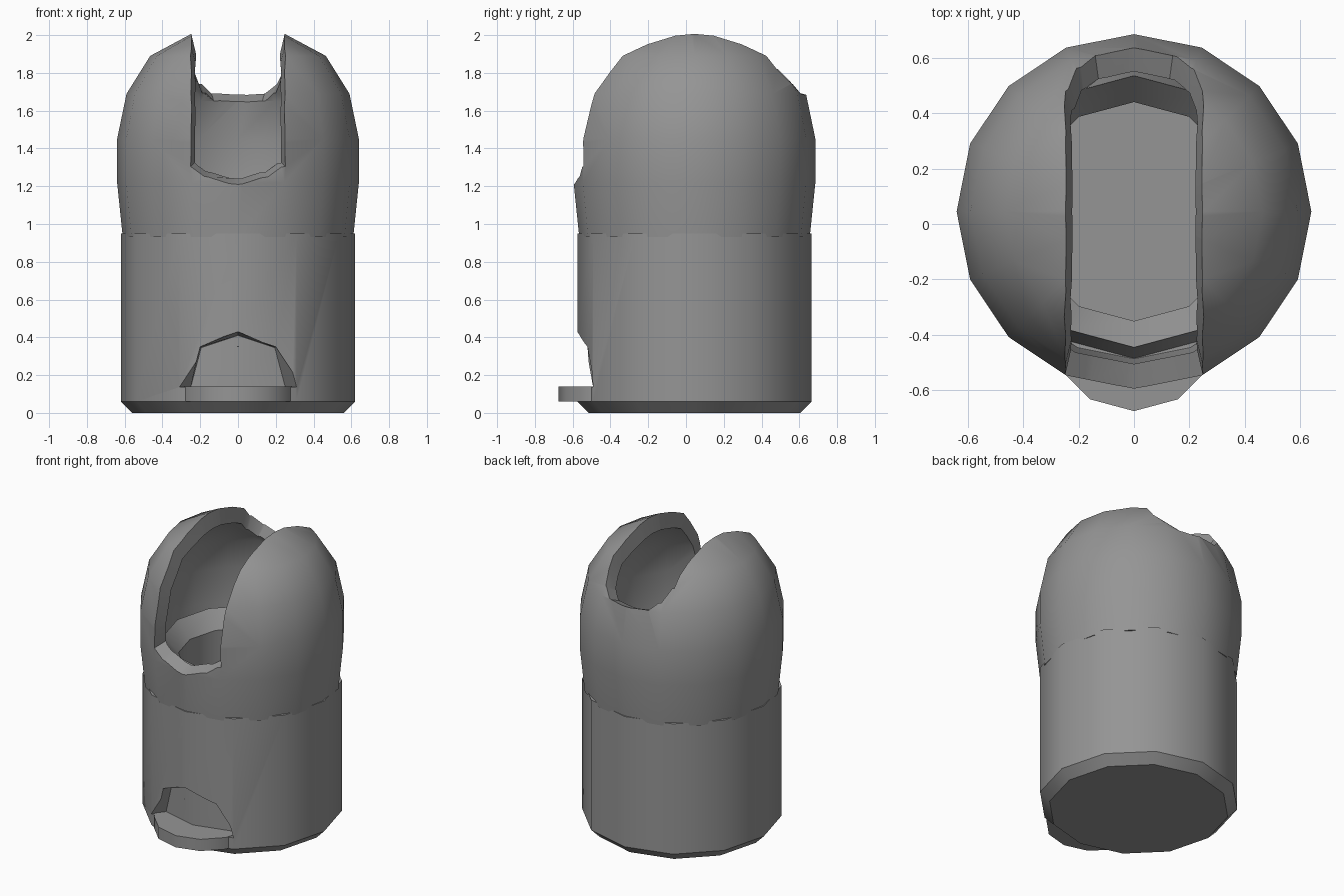
import bpy, bmesh, math
from mathutils import Vector

if "Cube" in bpy.data.objects:
    bpy.data.objects.remove(bpy.data.objects["Cube"], do_unlink=True)

CENTRE_Y = 0.045

grey = bpy.data.materials.new("plain grey")
grey.use_nodes = True
colour = (0.3, 0.3, 0.3, 1)
grey.diffuse_color = colour
grey.node_tree.nodes["Principled BSDF"].inputs["Base Color"].default_value = colour


def finish(bm, name):
    bmesh.ops.remove_doubles(bm, verts=bm.verts, dist=0.0001)
    bmesh.ops.recalc_face_normals(bm, faces=bm.faces)
    mesh = bpy.data.meshes.new(name)
    bm.to_mesh(mesh)
    bm.free()
    mesh.materials.append(grey)
    obj = bpy.data.objects.new(name, mesh)
    bpy.context.collection.objects.link(obj)
    return obj


def lathe(name, profile, sides, y, closed=False):
    """Spin (radius, z) points around a vertical axis."""
    bm = bmesh.new()
    verts = [bm.verts.new((0, y - r, z)) for r, z in profile]
    pairs = list(zip(verts, verts[1:]))
    if closed:
        pairs.append((verts[-1], verts[0]))
    edges = [bm.edges.new(p) for p in pairs]
    bmesh.ops.spin(bm, geom=verts + edges, cent=(0, y, 0), axis=(0, 0, 1),
                   angle=math.tau, steps=sides, use_merge=True)
    return finish(bm, name)


def loft(name, sections):
    """Skin equal closed sections and cap both ends."""
    bm = bmesh.new()
    rings = [[bm.verts.new(p) for p in s] for s in sections]
    n = len(rings[0])
    for a, b in zip(rings, rings[1:]):
        for i in range(n):
            j = (i + 1) % n
            bm.faces.new((a[i], a[j], b[j], b[i]))
    caps = [bm.faces.new(rings[0]), bm.faces.new(rings[-1])]
    bmesh.ops.triangulate(bm, faces=caps)
    return finish(bm, name)


def activate(obj):
    bpy.ops.object.select_all(action='DESELECT')
    obj.select_set(True)
    bpy.context.view_layer.objects.active = obj


def carve(obj, cutter):
    cutter.hide_render = True
    mod = obj.modifiers.new("carve", 'BOOLEAN')
    mod.operation = 'DIFFERENCE'
    mod.solver = 'EXACT'
    mod.object = cutter
    activate(obj)
    bpy.ops.object.modifier_apply(modifier=mod.name)
    bpy.data.objects.remove(cutter, do_unlink=True)


# Hollow canister with a chamfered foot and a funnel neck inside the dome
body = lathe("body", [(0, 0), (0.56, 0), (0.62, 0.06), (0.62, 0.95), (0.53, 0.95),
                      (0.49, 1.21), (0.395, 1.1), (0.395, 0.15), (0, 0.15)],
             12, CENTRE_Y)

# Domed shell
dome = lathe("dome", [(0.61, 0.93), (0.64, 1.22), (0.64, 1.45), (0.59, 1.69),
                      (0.465, 1.89), (0.25, 2.005), (0, 2.05),
                      (0, 1.95), (0.21, 1.91), (0.4, 1.815), (0.505, 1.65),
                      (0.55, 1.45), (0.55, 1.22), (0.53, 0.93)],
             16, CENTRE_Y, closed=True)

# Slot from the front, over the top to the back, with rounded ends
slot_ends = [(23.5, 0.02), (24.8, 0.14), (31, 0.21), (42, 0.255)]
slot = slot_ends + [(a, 0.255) for a in range(60, 190, 20)]
slot += [(192, 0.255), (196.6, 0.155), (199, 0.02)]


def slot_section(angle, width):
    a = math.radians(angle)
    points = []
    for r, side in ((0.05, -1), (1.1, -1), (1.1, 1), (0.05, 1)):
        w = width * (1 - (0.62 - r) * 0.9)
        points.append((side * w, CENTRE_Y + r * math.cos(a), 1.43 + r * math.sin(a)))
    return points


carve(dome, loft("slot_cutter", [slot_section(a, w) for a, w in slot]))


# Tapered opening above the tray
def opening(half, front_y, slope):
    full = half + [(-x, z) for x, z in reversed(half[1:-1])]
    return [Vector((x, front_y + slope * abs(x), z)) for x, z in full]


outer = opening([(0, 0.137), (0.31, 0.137), (0.2, 0.35), (0, 0.43)], -0.575, 0.268)
inner = opening([(0, 0.137), (0.25, 0.137), (0.195, 0.345), (0, 0.41)], -0.485, 0.26)
beyond = [o + (o - i) * 0.6 for o, i in zip(outer, inner)]
for p in beyond:
    p.z = max(p.z, 0.137)
carve(body, loft("opening_cutter", [beyond, inner]))

# Tray lip at the foot
tray = lathe("tray", [(0, 0.06), (0.315, 0.06), (0.315, 0.14), (0, 0.14)], 12, -0.36)

for part in (body, dome, tray):
    activate(part)
    bpy.ops.object.shade_smooth_by_angle(angle=math.radians(35))
